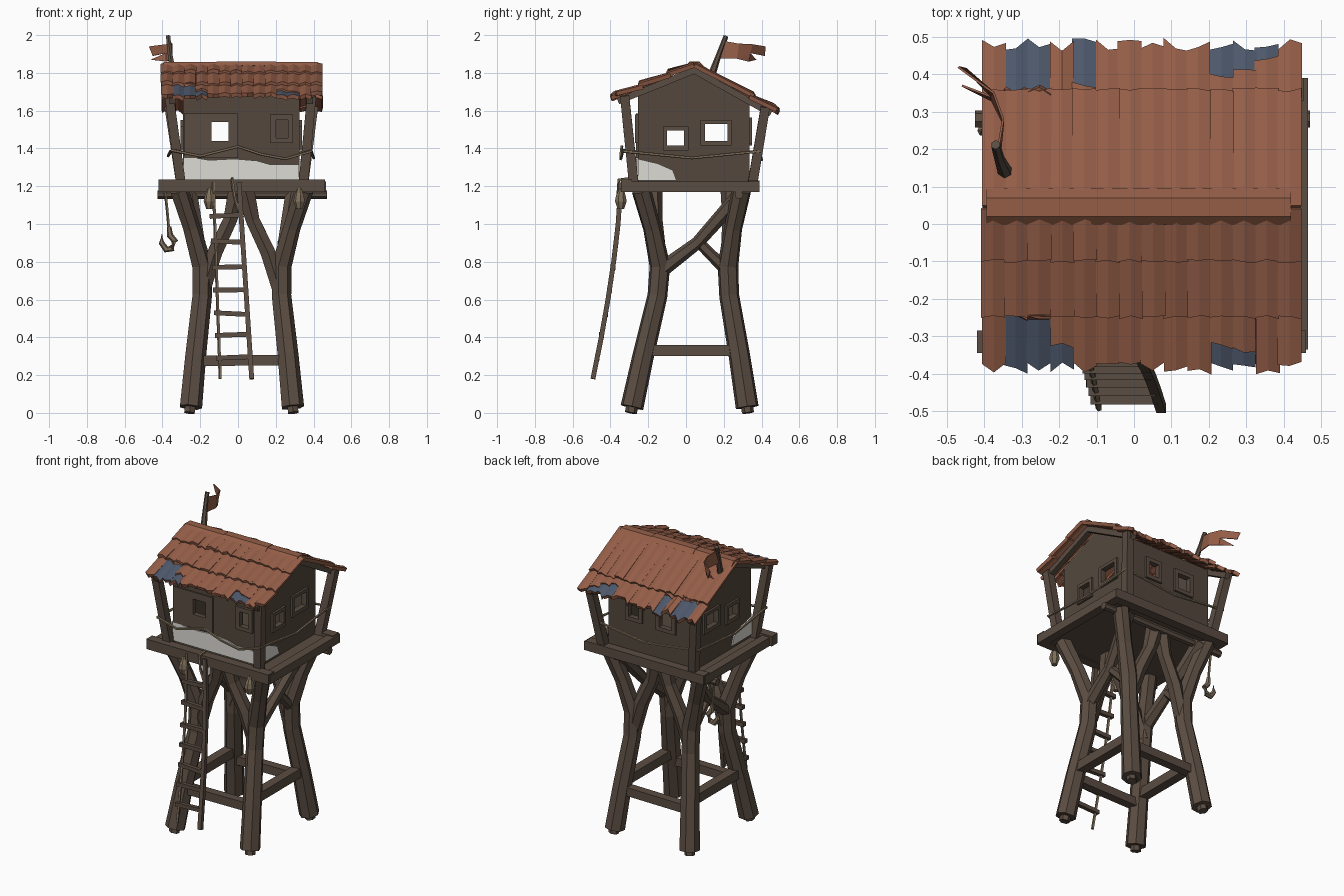
import bpy, bmesh, math, random
from mathutils import Vector

if "Cube" in bpy.data.objects:
    bpy.data.objects.remove(bpy.data.objects["Cube"])

random.seed(4)


def material(name, r, g, b):
    m = bpy.data.materials.new(name)
    m.diffuse_color = [(c / 255) ** 2.2 for c in (r, g, b)] + [1]
    m.use_nodes = True
    m.node_tree.nodes["Principled BSDF"].inputs["Base Color"].default_value = m.diffuse_color
    return m


WOOD = material("dark wood", 91, 78, 68)
WALL = material("wall wood", 84, 73, 63)
TILE = material("clay tile", 147, 94, 73)
BLUE = material("blue grey patch", 78, 88, 106)
ROPE = material("rope", 128, 112, 92)
PLASTER = material("pale plaster", 220, 218, 211)


def finish(name, bm, *mats):
    me = bpy.data.meshes.new(name)
    bmesh.ops.recalc_face_normals(bm, faces=bm.faces)
    bm.to_mesh(me)
    bm.free()
    for m in mats:
        me.materials.append(m)
    ob = bpy.data.objects.new(name, me)
    bpy.context.collection.objects.link(ob)
    return ob


def tube(name, pts, radii, mat=WOOD, sides=4):
    """Faceted tube through points; four sides gives a squared beam."""
    pts = [Vector(p) for p in pts]
    if not isinstance(radii, (list, tuple)):
        radii = [radii] * len(pts)
    span = (pts[-1] - pts[0]).normalized()
    ref = Vector((0, 1, 0)) if abs(span.z) > 0.75 else Vector((0, 0, 1))
    bm, rings = bmesh.new(), []
    for i, p in enumerate(pts):
        t = (pts[min(i + 1, len(pts) - 1)] - pts[max(i - 1, 0)]).normalized()
        u = t.cross(ref).normalized()
        v = u.cross(t)
        ang = [2 * math.pi * (k + 0.5) / sides for k in range(sides)]
        rings.append([bm.verts.new(p + radii[i] * (math.cos(a) * u + math.sin(a) * v)) for a in ang])
    for a, b in zip(rings, rings[1:]):
        for k in range(sides):
            j = (k + 1) % sides
            bm.faces.new((a[k], a[j], b[j], b[k]))
    bm.faces.new(rings[0])
    bm.faces.new(rings[-1])
    return finish(name, bm, mat)


def prism(name, profile, x0, x1, mat=WALL):
    """Profile in y, z swept along x."""
    bm = bmesh.new()
    a, b = [[bm.verts.new((x, y, z)) for y, z in profile] for x in (x0, x1)]
    bm.faces.new(a)
    bm.faces.new(b)
    for k in range(len(a)):
        j = (k + 1) % len(a)
        bm.faces.new((a[k], a[j], b[j], b[k]))
    return finish(name, bm, mat)


def box(name, lo, hi, mat=WOOD):
    return prism(name, [(lo[1], lo[2]), (hi[1], lo[2]), (hi[1], hi[2]), (lo[1], hi[2])], lo[0], hi[0], mat)


def sheet(name, polys, mat, thick=0.008):
    bm = bmesh.new()
    for poly in polys:
        bm.faces.new([bm.verts.new(p) for p in poly])
    bmesh.ops.remove_doubles(bm, verts=bm.verts, dist=0.0001)
    ob = finish(name, bm, mat)
    mod = ob.modifiers.new("thickness", 'SOLIDIFY')
    mod.thickness, mod.offset = thick, 0
    return ob


def cut(ob, cutter):
    mod = ob.modifiers.new("cut", 'BOOLEAN')
    mod.operation, mod.object = 'DIFFERENCE', cutter
    bpy.context.view_layer.objects.active = ob
    bpy.ops.object.modifier_apply(modifier=mod.name)
    bpy.data.objects.remove(cutter)


# Legs: bent trunks that flare out to the platform corners
CX, CY = 0.018, 0.018
for sx, nx in ((-1, "left"), (1, "right")):
    for sy, ny in ((-1, "front"), (1, "back")):
        def at(dx, dy, z):
            return (CX + sx * dx, CY + .025 * max(0, 1 - abs(z - .75) / .75) + sy * dy, z)
        tube(f"{ny}_{nx}_leg", [at(.27, .305, .03), at(.245, .255, .3), at(.21, .19, .62), at(.21, .18, .78),
             at(.265, .215, .98), at(.33, .265, 1.18)], [.062, .058, .054, .056, .048, .052], sides=7)
        tube(f"{ny}_{nx}_foot", [at(.275, .31, 0), at(.268, .3, .06)], .032, sides=6)
        # inner fork meeting at the middle of the platform edge
        tube(f"{ny}_{nx}_fork", [at(.2, .18, .66), at(.14, .19, .85), at(.06, .2, 1.02), at(.02, .21, 1.18)],
             [.045, .045, .042, .056], sides=6)
    # side braces
    x = CX + sx * .215
    tube(f"{nx}_long_brace", [(x, -.14, .75), (x + sx * .01, .06, .9), (x + sx * .06, .3, 1.17)], [.042, .034, .042], sides=6)
    tube(f"{nx}_short_brace", [(x, .23, .74), (x, .07, .9)], [.034, .028], sides=6)
    tube(f"{nx}_low_rail", [(CX + sx * .243, -.23, .33), (CX + sx * .243, .28, .33)], .042)
for y, n in ((-.23, "front"), (.28, "back")):
    tube(f"{n}_low_rail", [(-.23, y, .275), (.27, y, .28)], .039)

# Platform: floor, edge beams and a log below
box("platform_floor", (-.39, -.32, 1.175), (.43, .36, 1.21))
box("front_beam", (-.42, -.345, 1.17), (.46, -.285, 1.235))
box("back_beam", (-.4, .33, 1.17), (.455, .39, 1.23))
box("left_beam", (-.405, -.34, 1.17), (-.35, .38, 1.225))
box("right_beam", (.41, -.335, 1.17), (.465, .39, 1.225))
tube("under_log", [(-.425, .28, 1.155), (.47, .28, 1.155)], .024, sides=7)

# House shell with window openings
house = prism("house_walls", [(-.255, 1.2), (.335, 1.2), (.335, 1.655), (.045, 1.825), (-.255, 1.705)], -.29, .325)
cut(house, prism("cutter", [(-.232, 1.22), (.312, 1.22), (.312, 1.8), (.045, 1.95), (-.232, 1.85)], -.267, .302))
cut(house, box("cutter", (-.14, -.5, 1.44), (-.05, .6, 1.54)))
cut(house, box("cutter", (.2, -.5, 1.455), (.265, 0, 1.55)))
cut(house, box("cutter", (.1, .1, 1.45), (.17, .6, 1.54)))
for y0, y1, z0, z1 in ((-.10, -.01, 1.415, 1.495), (.10, .22, 1.44, 1.53)):
    cut(house, box("cutter", (-.5, y0, z0), (.5, y1, z1)))


def frame(name, axis, pos, hole, outer):
    """Four boards around a hole; rectangles are (u0, v0, u1, v1)."""
    h, o = hole, outer
    for i, (u0, v0, u1, v1) in enumerate(((o[0], o[1], o[2], h[1]), (o[0], h[3], o[2], o[3]),
                                          (o[0], h[1], h[0], h[3]), (h[2], h[1], o[2], h[3]))):
        if axis == 'y':
            box(f"{name}_{i}", (u0, pos - .011, v0), (u1, pos + .011, v1))
        else:
            box(f"{name}_{i}", (pos - .011, u0, v0), (pos + .011, u1, v1))


frame("door_board", 'y', -.254, (-.14, 1.44, -.05, 1.54), (-.285, 1.35, 0, 1.585))
frame("front_window_frame", 'y', -.26, (.2, 1.455, .265, 1.55), (.17, 1.43, .29, 1.58))
frame("back_window_frame", 'y', .338, (-.14, 1.44, -.05, 1.54), (-.165, 1.415, -.025, 1.565))
frame("back_small_frame", 'y', .338, (.1, 1.45, .17, 1.54), (.075, 1.425, .195, 1.565))
for x, n in ((-.293, "left"), (.328, "right")):
    frame(f"{n}_low_window_frame", 'x', x, (-.10, 1.415, -.01, 1.495), (-.122, 1.39, .012, 1.517))
    frame(f"{n}_high_window_frame", 'x', x, (.10, 1.44, .22, 1.53), (.078, 1.415, .242, 1.55))

# Plaster patches
sheet("front_plaster", [[(x, -.26, z) for x, z in ((-.288, 1.23), (.323, 1.23), (.323, 1.315), (.17, 1.315), (.1, 1.335),
      (-.02, 1.345), (-.15, 1.338), (-.288, 1.36))]], PLASTER)
for x, n in ((-.295, "left"), (.33, "right")):
    sheet(f"{n}_plaster", [[(x, y, z) for y, z in ((-.255, 1.23), (-.05, 1.23), (-.07, 1.285), (-.15, 1.32), (-.255, 1.345))]], PLASTER)

# Leaning corner posts
for n, b, t in (("front_left", (-.3, -.275), (-.365, -.325)), ("front_right", (.345, -.275), (.39, -.325)),
                ("back_left", (-.3, .35), (-.365, .42)), ("back_right", (.345, .35), (.4, .42))):
    tube(f"{n}_post", [(*b, 1.2), (*t, 1.68 if "front" in n else 1.62)], [.036, .034])

# Roof: rows of lapped tiles, the eave row part blue where patched
bm = bmesh.new()
COLS, X0, W = 14, -.408, .061


def roof_z(y):
    return 1.85 - (.42 * (.045 - y) if y < .045 else .575 * (y - .045))


def strip(x, y0, y1, lift0, lift1, mat, jag=0):
    rows = []
    for y, l, j in ((y0, lift0, 0), (y1, lift1, jag)):
        row = []
        for k, h in ((0, 0), (.5, .009), (1, 0)):
            yy = y + random.uniform(-j, j)
            row.append(bm.verts.new((x + (W + .003) * k, yy, roof_z(yy) + l + h)))
        rows.append(row)
    for k in (0, 1):
        f = bm.faces.new((rows[0][k], rows[0][k + 1], rows[1][k + 1], rows[1][k]))
        f.material_index = mat


PATCH = {-1: {1: .1, 2: .12, 3: .6, 10: .62, 11: .68}, 1: {1: .08, 2: .1, 4: .2, 10: .45, 11: .5, 12: .75}}
for side, rows in ((-1, ((.04, -.1), (-.085, -.25), (-.23, -.385))), (1, ((.05, .36), (.34, .48)))):
    for r, (y0, y1) in enumerate(rows):
        eave = r == len(rows) - 1
        for c in range(COLS):
            x = X0 + c * W + random.uniform(-.002, .002)
            lift = .016 + random.uniform(-.006, .008)
            cutoff = PATCH[side].get(c) if eave else None
            if cutoff is None:
                strip(x, y0, y1, 0, lift, 0, .018 if eave else .005)
            else:
                ym = y0 + (y1 - y0) * cutoff
                strip(x, y0, ym, 0, lift * .7, 0, .012)
                strip(x, ym - side * .02, y1, 0, .006, 1, .018)
for f in bm.faces:
    f.normal_update()
    if f.normal.z < 0:
        f.normal_flip()
me = bpy.data.meshes.new("roof_tiles")
bm.to_mesh(me)
bm.free()
me.materials.append(TILE)
me.materials.append(BLUE)
roof = bpy.data.objects.new("roof_tiles", me)
bpy.context.collection.objects.link(roof)
mod = roof.modifiers.new("thickness", 'SOLIDIFY')
mod.thickness, mod.offset, mod.material_offset, mod.material_offset_rim = .022, -1, -1, -1

# Ridge caps and gable rafters
for i, (x0, x1) in enumerate(((-.395, -.1), (-.115, .2), (.185, .42))):
    d = .004 * (i % 2)
    prism(f"ridge_cap_{i}", [(-.003, 1.835 + d), (.02, 1.857 + d), (.07, 1.857 + d), (.095, 1.83 + d), (.045, 1.83)], x0, x1, TILE)
for x, n in ((-.345, "left"), (.38, "right")):
    tube(f"{n}_front_rafter", [(x, .05, 1.815), (x, -.36, 1.65)], .024)
    tube(f"{n}_back_rafter", [(x, .04, 1.815), (x, .45, 1.585)], .024)

# Flag
tube("flag_pole", [(-.345, .14, 1.8), (-.36, .175, 1.9), (-.37, .212, 1.995)], [.02, .014, .013], sides=6)
a, b, c, d = (-.365, .19, 1.97), (-.35, .28, 1.955), (-.375, .35, 1.952), (-.38, .34, 1.905)
e, f, g = (-.38, .33, 1.86), (-.35, .27, 1.875), (-.36, .175, 1.875)
sheet("flag", [[a, b, f, g], [b, c, d, f], [f, d, e], [c, (-.47, .42, 1.94), (-.45, .415, 1.89), d],
      [d, (-.46, .37, 1.87), e]], TILE, .006)

# Rope around the posts
tube("guard_rope", [(-.35, -.33, 1.39), (-.2, -.345, 1.36), (0, -.34, 1.41), (.12, -.345, 1.37), (.25, -.345, 1.345),
     (.385, -.33, 1.385), (.4, .03, 1.35), (.39, .39, 1.385), (.02, .4, 1.34), (-.36, .39, 1.385), (-.37, .03, 1.36),
     (-.35, -.33, 1.39)], .008, ROPE, 5)

# Ladder: rope on one side, wooden rail on the other
def ladder_y(z):
    return -.345 - .15 * ((1.22 - z) / 1.05) ** 1.5


zs = [1.22, 1.0, .8, .6, .4, .18]
tube("ladder_rope", [(-.13 + .035 * (1.22 - z), ladder_y(z), z) for z in zs], .009, ROPE, 5)
tube("ladder_rail", [(.005 + .065 * (1.22 - z), ladder_y(z), z) for z in zs], .018)
for i, z in enumerate((1.04, .91, .77, .65, .53, .41, .29)):
    s = .045 * (1.04 - z)
    tube(f"ladder_rung_{i}", [(-.15 + s, ladder_y(z), z), (.03 + s, ladder_y(z), z + random.uniform(-.01, .01))], .018)
tube("ladder_knot", [(-.03, -.3, 1.24), (-.03, -.355, 1.235), (-.02, -.36, 1.15), (.005, -.35, 1.06)], .009, ROPE, 5)

# Hanging bags and hook
for n, x in (("left_bag", -.15), ("right_bag", .325)):
    tube(n, [(x, -.34, 1.19), (x, -.345, 1.15), (x, -.345, 1.12), (x, -.345, 1.08)], [.01, .026, .032, .018], ROPE, 7)
HX, HY = -.385, .25
tube("hook_rope", [(HX, HY, 1.17), (HX + .01, HY, 1.08), (HX + .02, HY, .97)], .008, ROPE, 5)
tube("hook", [(HX + .02, HY, .985), (HX + .025, HY, .94), (HX + .05, HY, .91), (HX + .035, HY, .87), (HX + .005, HY, .865),
     (HX - .02, HY, .9), (HX - .018, HY, .945)], [.012, .017, .018, .018, .018, .015, .004], ROPE, 6)
